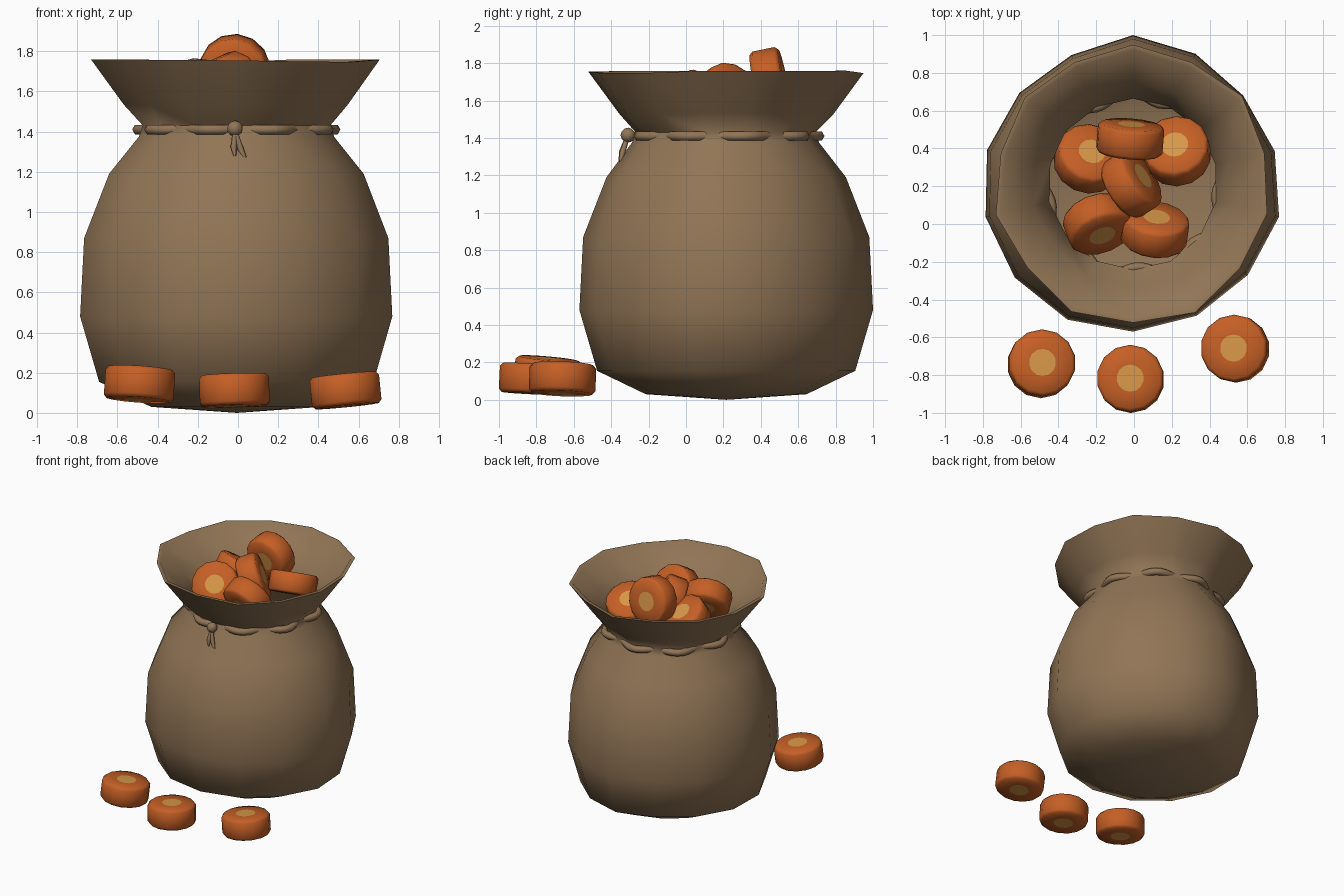
import bpy, bmesh, random
from math import sin, cos, radians, pi
from mathutils import Vector

random.seed(4)
if "Cube" in bpy.data.objects:
    bpy.data.objects.remove(bpy.data.objects["Cube"])


def material(name, rgb):
    m = bpy.data.materials.new(name)
    m.use_nodes = True
    m.diffuse_color = (*rgb, 1)
    bsdf = m.node_tree.nodes["Principled BSDF"]
    bsdf.inputs["Base Color"].default_value = (*rgb, 1)
    bsdf.inputs["Roughness"].default_value = 0.9
    return m


burlap = material("burlap brown", (0.285, 0.178, 0.092))
orange = material("carrot orange", (0.56, 0.115, 0.019))
core = material("carrot core yellow", (0.68, 0.31, 0.065))


def lathe(name, profile, sides, mats, radius_at=None, band_mat=None, angle=40):
    """Spin (radius, z) points; a zero radius closes the end with a fan."""
    bm = bmesh.new()
    rings = []
    for row, (r, z) in enumerate(profile):
        if r == 0:
            rings.append([bm.verts.new((0, 0, z))] * sides)
            continue
        ring = []
        for i in range(sides):
            a = pi / 2 - 2 * pi * i / sides
            k, dz = radius_at(row, i, z) if radius_at else (1, 0)
            ring.append(bm.verts.new((r * k * cos(a), r * k * sin(a), z + dz)))
        rings.append(ring)
    for row, (lo, hi) in enumerate(zip(rings, rings[1:])):
        for i in range(sides):
            j = (i + 1) % sides
            corners = list(dict.fromkeys((lo[i], lo[j], hi[j], hi[i])))
            face = bm.faces.new(corners)
            face.smooth = True
            if band_mat:
                face.material_index = band_mat(row)
    bmesh.ops.recalc_face_normals(bm, faces=bm.faces)
    me = bpy.data.meshes.new(name)
    bm.to_mesh(me)
    bm.free()
    me.set_sharp_from_angle(angle=radians(angle))
    for m in mats:
        me.materials.append(m)
    ob = bpy.data.objects.new(name, me)
    bpy.context.collection.objects.link(ob)
    return ob


def cord(name, points, thickness, closed=False, radii=None):
    cu = bpy.data.curves.new(name, 'CURVE')
    cu.dimensions = '3D'
    cu.bevel_depth = thickness
    cu.bevel_resolution = 1
    cu.use_fill_caps = True
    sp = cu.splines.new('POLY')
    sp.points.add(len(points) - 1)
    for i, p in enumerate(points):
        sp.points[i].co = (*p, 1)
        sp.points[i].radius = radii[i] if radii else 1
    sp.use_cyclic_u = closed
    cu.materials.append(burlap)
    ob = bpy.data.objects.new(name, cu)
    bpy.context.collection.objects.link(ob)
    return ob


# Sack: lumpy, thin walled, open at the flared mouth
SIDES = 14
CENTRE = Vector((-0.005, 0.215, 0))
belly = [1.0, .97, .95, .98, 1.01, .99, .99, 1.0, 1.02, 1.02, 1.02, 1.01, .98, .96]
mouth = [random.uniform(-.025, .025) for _ in range(SIDES)]
lift = [random.uniform(-.012, .006) for _ in range(SIDES)]


def lumps(row, i, z):
    if z > 1.5:
        return 1 + mouth[i] + 0.012 * (-1) ** i, lift[i]
    if z > 1.3:
        return 1 + mouth[i] * 0.5, 0
    return belly[i], 0


outside = [(0, 0), (.43, .03), (.69, .155), (.785, .48), (.765, .87), (.64, 1.19),
           (.5, 1.375), (.48, 1.43), (.57, 1.53), (.735, 1.755)]
inside = [(r - .028, z) for r, z in reversed(outside[2:])] + [(.42, .06), (0, .03)]
sack = lathe("sack", outside + inside, SIDES, [burlap], lumps, angle=60)
sack.location = CENTRE

# Drawstring weaving in and out of the neck
loop = []
for i in range(90):
    a = 2 * pi * i / 90
    r = 0.472 + 0.027 * cos(9 * (a + radians(107)))
    loop.append(CENTRE + Vector((r * cos(a), r * sin(a), 1.41)))
cord("drawstring", loop, 0.027, closed=True)

# Knot and its two loose ends
bpy.ops.mesh.primitive_ico_sphere_add(subdivisions=2, radius=0.04, location=(-.015, -.31, 1.415))
knot = bpy.context.object
knot.name = "drawstring_knot"
knot.data.materials.append(burlap)
bpy.ops.object.shade_smooth()
for side, end in (("right", (-.012, -.36, 1.25)), ("left", (.055, -.355, 1.23))):
    start = Vector((-.015, -.315, 1.4))
    mid = start.lerp(Vector(end), 0.5) + Vector((-.008, -.006, 0))
    cord("drawstring_end_" + side, [start, mid, Vector(end)], 0.016, radii=[.8, 1, .15])

# Carrot slices: rounded discs with a paler core on both faces
R, H = 0.178, 0.08
half = [(.072, H), (R - .016, H - .002), (R, H - .02)]
slice_profile = ([(0, H)] + half + [(r, -z) for r, z in reversed(half)] + [(0, -H)])
last = len(slice_profile) - 2


def carrot_slice(name, centre, axis):
    ob = lathe(name, slice_profile, 14, [orange, core],
               band_mat=lambda row: int(row in (0, last)), angle=50)
    ob.location = centre
    ob.rotation_mode = 'QUATERNION'
    ob.rotation_quaternion = Vector((0, 0, 1)).rotation_difference(Vector(axis))


loose = [((-.49, -.74, .143), (.07, .09, 1)),
         ((-.018, -.82, .112), (-.03, .05, 1)),
         ((.535, -.66, .112), (-.10, .04, 1))]
piled = [((-.24, .345, 1.57), (.22, .5, .85)),
         ((.225, .385, 1.57), (-.12, .45, .88)),
         ((-.02, .45, 1.70), (.08, .97, .2)),
         ((-.015, .215, 1.615), (.78, .5, .36)),
         ((-.19, .0, 1.585), (.28, -.75, .55)),
         ((.11, -.03, 1.57), (.12, .84, .5))]
for i, (centre, axis) in enumerate(loose):
    carrot_slice(f"loose_carrot_slice_{i + 1}", centre, axis)
for i, (centre, axis) in enumerate(piled):
    carrot_slice(f"piled_carrot_slice_{i + 1}", centre, axis)
